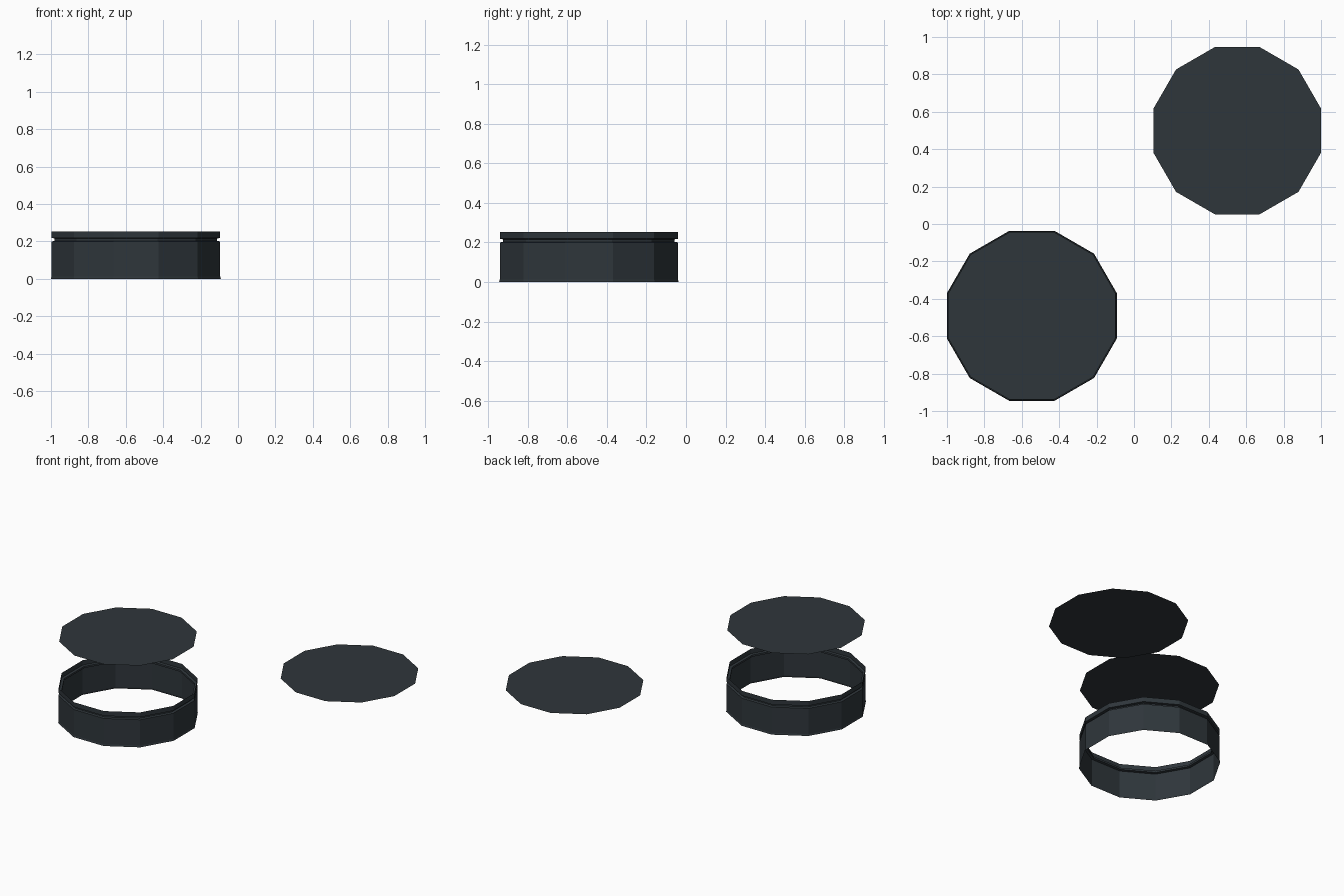
import bpy, bmesh, math

if "Cube" in bpy.data.objects:
    bpy.data.objects.remove(bpy.data.objects["Cube"])

SIDES = 12
K = 1 / math.cos(math.pi / SIDES)   # flat-to-flat half width -> corner radius

mat = bpy.data.materials.new("dark slate")
mat.diffuse_color = (0.028, 0.037, 0.044, 1)
mat.use_nodes = True
mat.node_tree.nodes["Principled BSDF"].inputs["Base Color"].default_value = mat.diffuse_color


def loop(bm, cx, cy, apothem, z):
    r = apothem * K
    out = []
    for i in range(SIDES):
        a = 2 * math.pi * (i + 0.5) / SIDES
        out.append(bm.verts.new((cx + r * math.cos(a), cy + r * math.sin(a), z)))
    return out


def finish(name, bm):
    me = bpy.data.meshes.new(name)
    bm.to_mesh(me)
    bm.free()
    me.materials.append(mat)
    ob = bpy.data.objects.new(name, me)
    bpy.context.collection.objects.link(ob)
    return ob


def disc(name, cx, cy, apothem, z):
    bm = bmesh.new()
    bm.faces.new(loop(bm, cx, cy, apothem, z))
    finish(name, bm)


def band(name, cx, cy, profile):
    bm = bmesh.new()
    rows = [loop(bm, cx, cy, r, z) for r, z in profile]
    for a, b in zip(rows, rows[1:]):
        for i in range(SIDES):
            j = (i + 1) % SIDES
            bm.faces.new((a[i], a[j], b[j], b[i]))
    finish(name, bm)


# open ring wall with a flared foot and a groove under the top band
band("ring_wall", -0.546, -0.491, [
    (0.454, 0.0), (0.451, 0.012), (0.451, 0.2), (0.434, 0.203),
    (0.434, 0.216), (0.451, 0.219), (0.451, 0.254)])

# flat sheets: one hovering above the ring, one lying apart from it
disc("upper_disc", -0.546, -0.491, 0.447, 0.594)
disc("side_disc", 0.552, 0.499, 0.447, 0.24)
